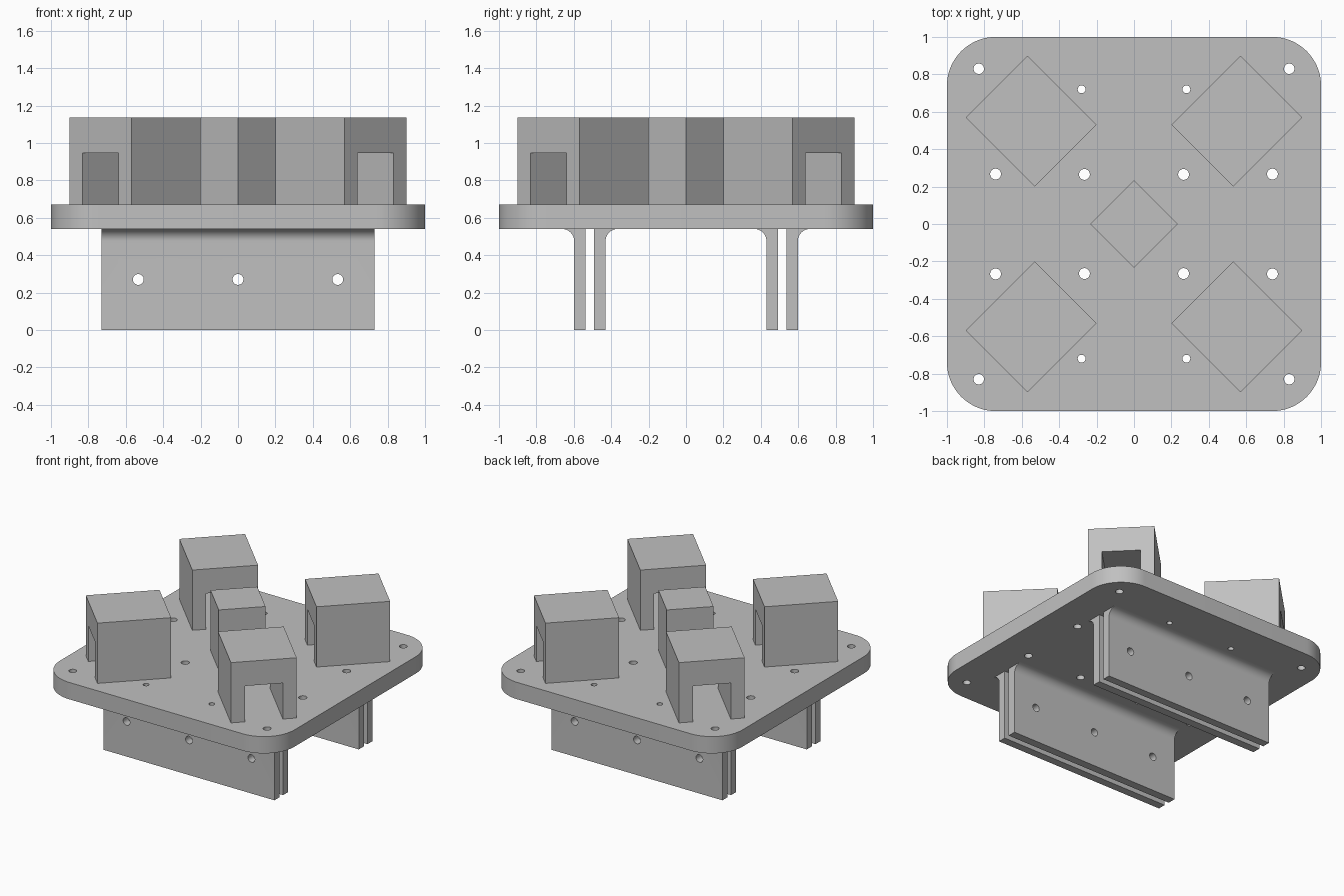
import bpy, bmesh, math
from mathutils import Matrix, Vector

if "Cube" in bpy.data.objects:
    bpy.data.objects.remove(bpy.data.objects["Cube"])

grey = bpy.data.materials.new("plain_grey")
grey.diffuse_color = (0.53, 0.53, 0.53, 1)
grey.use_nodes = True
grey.node_tree.nodes["Principled BSDF"].inputs["Base Color"].default_value = grey.diffuse_color


def circle(cx, cy, r, n=32):
    return [(cx + r * math.cos(2 * math.pi * i / n), cy + r * math.sin(2 * math.pi * i / n)) for i in range(n)]


def prism(name, loops, depth, matrix):
    """Fill closed 2D loops (inner loops become holes), extrude by depth about the local origin."""
    cu = bpy.data.curves.new(name, 'CURVE')
    cu.dimensions = '2D'
    cu.fill_mode = 'BOTH'
    cu.extrude = depth / 2
    for pts in loops:
        sp = cu.splines.new('POLY')
        sp.points.add(len(pts) - 1)
        for p, (x, y) in zip(sp.points, pts):
            p.co = (x, y, 0, 1)
        sp.use_cyclic_u = True
    tmp = bpy.data.objects.new(name + "_curve", cu)
    bpy.context.collection.objects.link(tmp)
    dg = bpy.context.evaluated_depsgraph_get()
    me = bpy.data.meshes.new_from_object(tmp.evaluated_get(dg))
    bpy.data.objects.remove(tmp)
    bm = bmesh.new()
    bm.from_mesh(me)
    bmesh.ops.remove_doubles(bm, verts=bm.verts, dist=1e-5)
    bm.transform(matrix)
    bmesh.ops.recalc_face_normals(bm, faces=bm.faces)
    bm.to_mesh(me)
    bm.free()
    ob = bpy.data.objects.new(name, me)
    bpy.context.collection.objects.link(ob)
    return ob


def finish(ob):
    me = ob.data
    me.materials.clear()
    me.materials.append(grey)
    me.shade_smooth()
    me.set_sharp_from_angle(angle=math.radians(30))


# Base plate with rounded corners and drilled holes
R, Z0, Z1, TOP = 0.26, 0.54, 0.67, 1.135
outline = []
for k, (sx, sy) in enumerate([(1, 1), (-1, 1), (-1, -1), (1, -1)]):
    for i in range(17):
        a = math.pi / 2 * (k + i / 16)
        outline.append((sx * (1 - R) + R * math.cos(a), sy * (1 - R) + R * math.sin(a)))
loops = [outline]
for hx, hy, r in [(0.83, 0.83, 0.028), (0.28, 0.72, 0.021), (0.74, 0.267, 0.029), (0.265, 0.265, 0.029)]:
    loops += [circle(sx * hx, sy * hy, r) for sx in (1, -1) for sy in (1, -1)]
finish(prism("base_plate", loops, Z1 - Z0, Matrix.Translation((0, 0, (Z0 + Z1) / 2))))

# Four corner blocks, each with a square tunnel running towards the centre
w, t, zt = 0.2335, 0.135, 0.947
arch = [(-w, Z1), (-t, Z1), (-t, zt), (t, zt), (t, Z1), (w, Z1), (w, TOP), (-w, TOP)]
for k in range(4):
    a = math.pi / 4 + k * math.pi / 2
    d = 0.55 * math.sqrt(2)
    m = (Matrix.Translation((d * math.cos(a), d * math.sin(a), 0))
         @ Matrix.Rotation(a + math.pi / 2, 4, 'Z') @ Matrix.Rotation(math.pi / 2, 4, 'X'))
    finish(prism(f"corner_block_{k + 1}", [arch], 0.523, m))

# Centre block, turned 45 degrees
c = 0.235
finish(prism("centre_block", [[(c, 0), (0, c), (-c, 0), (0, -c)]], TOP - Z1,
             Matrix.Translation((0, 0, (Z1 + TOP) / 2))))

# Hanging fins in two pairs, filleted into the plate on their open side
along_x = Matrix(((0, 0, 1, 0), (1, 0, 0, 0), (0, 1, 0, 0), (0, 0, 0, 1)))
along_y = Matrix.Rotation(math.pi / 2, 4, 'X')
drill = prism("fin_drill", [circle(x, 0.27, 0.029) for x in (-0.533, 0, 0.533)], 3, along_y)
drill.hide_render = True
f = 0.065
for side, sname in ((-1, "front"), (1, "back")):
    for face, back, pname in ((0.598, 0.537, "outer"), (0.43, 0.493, "inner")):
        face, back = face * side, back * side
        d = math.copysign(1, face - back)
        prof = [(back, 0), (face, 0)]
        for i in range(13):
            a = math.pi - math.pi / 2 * i / 12
            prof.append((face + d * f * (1 + math.cos(a)), Z0 - f + f * math.sin(a)))
        prof.append((back, Z0))
        fin = prism(f"{sname}_{pname}_fin", [prof], 1.46, along_x)
        mod = fin.modifiers.new("holes", 'BOOLEAN')
        mod.operation = 'DIFFERENCE'
        mod.solver = 'EXACT'
        mod.object = drill
        dg = bpy.context.evaluated_depsgraph_get()
        fin_mesh = bpy.data.meshes.new_from_object(fin.evaluated_get(dg))
        fin.modifiers.clear()
        fin.data = fin_mesh
        finish(fin)
bpy.data.objects.remove(drill)
